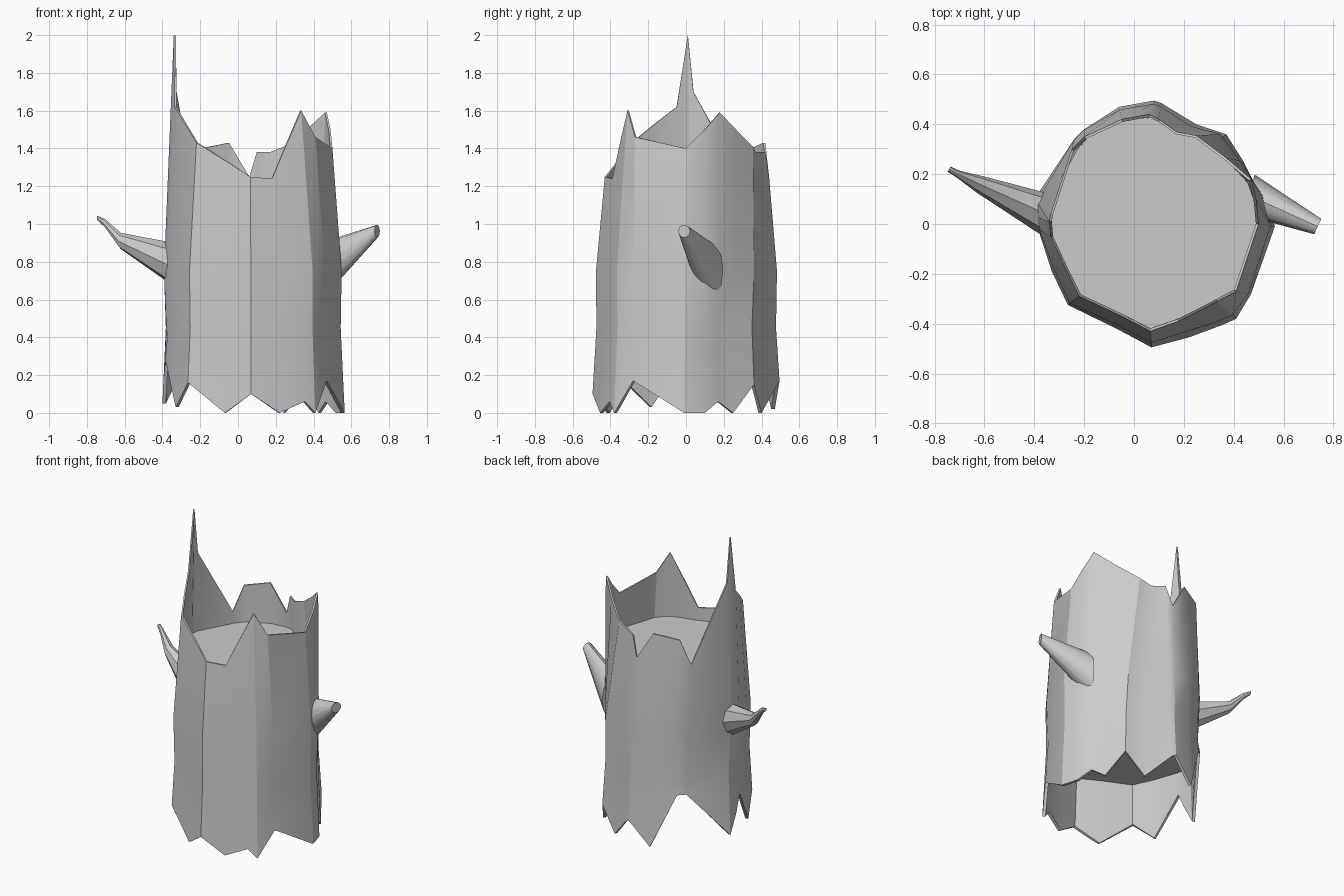
import bpy, bmesh, math
from mathutils import Vector

if "Cube" in bpy.data.objects:
    bpy.data.objects.remove(bpy.data.objects["Cube"])

CX, CAP_LOW, CAP_TOP = 0.07, 0.43, 1.155

# Bark columns around the trunk: bottom x, y, z, top x, y, z
COLS = [
    (.07, -.495, .10, .065, -.43, 1.25),
    (.22, -.455, 0, .18, -.39, 1.24),
    (.355, -.405, .06, .27, -.345, 1.45),
    (.41, -.38, 0, .335, -.31, 1.60),
    (.47, -.28, .17, .41, -.27, 1.46),
    (.565, -.01, 0, .50, 0, 1.40),
    (.535, .10, 0, .49, .10, 1.50),
    (.48, .17, .06, .47, .18, 1.59),
    (.44, .25, 0, .37, .265, 1.50),
    (.37, .36, .15, .25, .355, 1.41),
    (.25, .40, 0, .17, .37, 1.38),
    (.11, .485, .15, .10, .42, 1.38),
    (.08, .495, .17, .06, .44, 1.25),
    (-.06, .47, .02, -.05, .42, 1.43),
    (-.20, .38, .37, -.20, .35, 1.40),
    (-.24, .34, .37, -.25, .30, 1.23),
    (-.40, .10, .05, -.335, .04, 1.70),
    (-.395, .03, .17, -.34, .01, 2.0),
    (-.385, -.02, .28, -.335, -.05, 1.62),
    (-.33, -.19, .03, -.275, -.18, 1.52),
    (-.265, -.325, .16, -.22, -.29, 1.43),
    (-.07, -.42, 0, -.05, -.37, 1.325),
]


def finish(name, bm, angle):
    bmesh.ops.recalc_face_normals(bm, faces=bm.faces)
    me = bpy.data.meshes.new(name)
    bm.to_mesh(me)
    bm.free()
    ob = bpy.data.objects.new(name, me)
    bpy.context.collection.objects.link(ob)
    bpy.ops.object.select_all(action='DESELECT')
    ob.select_set(True)
    bpy.context.view_layer.objects.active = ob
    bpy.ops.object.shade_smooth_by_angle(angle=math.radians(angle))
    return ob


def loft(name, rings, angle):
    """Skin a list of rings and close both ends."""
    bm = bmesh.new()
    vr = [[bm.verts.new(p) for p in r] for r in rings]
    n = len(rings[0])
    for a, b in zip(vr, vr[1:]):
        for i in range(n):
            j = (i + 1) % n
            bm.faces.new((a[i], a[j], b[j], b[i]))
    bm.faces.new(vr[0])
    bm.faces.new(vr[-1])
    return finish(name, bm, angle)


def on_column(col, z, scale):
    """Point on a bark column, which leans inward more towards the rim."""
    bottom, top = Vector(col[:3]), Vector(col[3:])
    p = bottom.lerp(top, ((z - bottom.z) / (top.z - bottom.z)) ** 2)
    return Vector((CX + (p.x - CX) * scale, p.y * scale, z))


# Trunk: recessed floor, jagged hem, bark, jagged rim, recessed top
inner = 0.96
loft("stump_trunk", [
    [on_column(c, CAP_LOW, .94) for c in COLS],
    [on_column(c, c[2], inner) for c in COLS],
    [on_column(c, c[2], 1) for c in COLS],
    [on_column(c, .45, .97) for c in COLS],
    [on_column(c, .75, 1.005) for c in COLS],
    [on_column(c, c[5], 1) for c in COLS],
    [on_column(c, c[5], inner + .015) for c in COLS],
    [on_column(c, CAP_TOP, .95) for c in COLS],
], 25)


def branch(name, path, sides):
    """Tapered tube of upright ellipses: x, y, z, half width, half height."""
    pts = [Vector(p[:3]) for p in path]
    rings = []
    for k, p in enumerate(pts):
        d = pts[min(k + 1, len(pts) - 1)] - pts[max(k - 1, 0)]
        s = d.cross(Vector((0, 0, 1))).normalized()
        w, h = path[k][3:]
        rings.append([p + s * (math.cos(a) * w) + Vector((0, 0, math.sin(a) * h))
                      for a in (2 * math.pi * i / sides for i in range(sides))])
    return loft(name, rings, 35)


# Branches
branch("right_branch", [(.45, .12, .755, .085, .15),
                        (.737, -.01, .962, .034, .034)], 12)
branch("left_branch", [(-.34, .035, .785, .085, .115),
                       (-.62, .16, .91, .035, .043),
                       (-.705, .20, 1.005, .015, .022),
                       (-.742, .22, 1.03, .012, .012)], 8)
